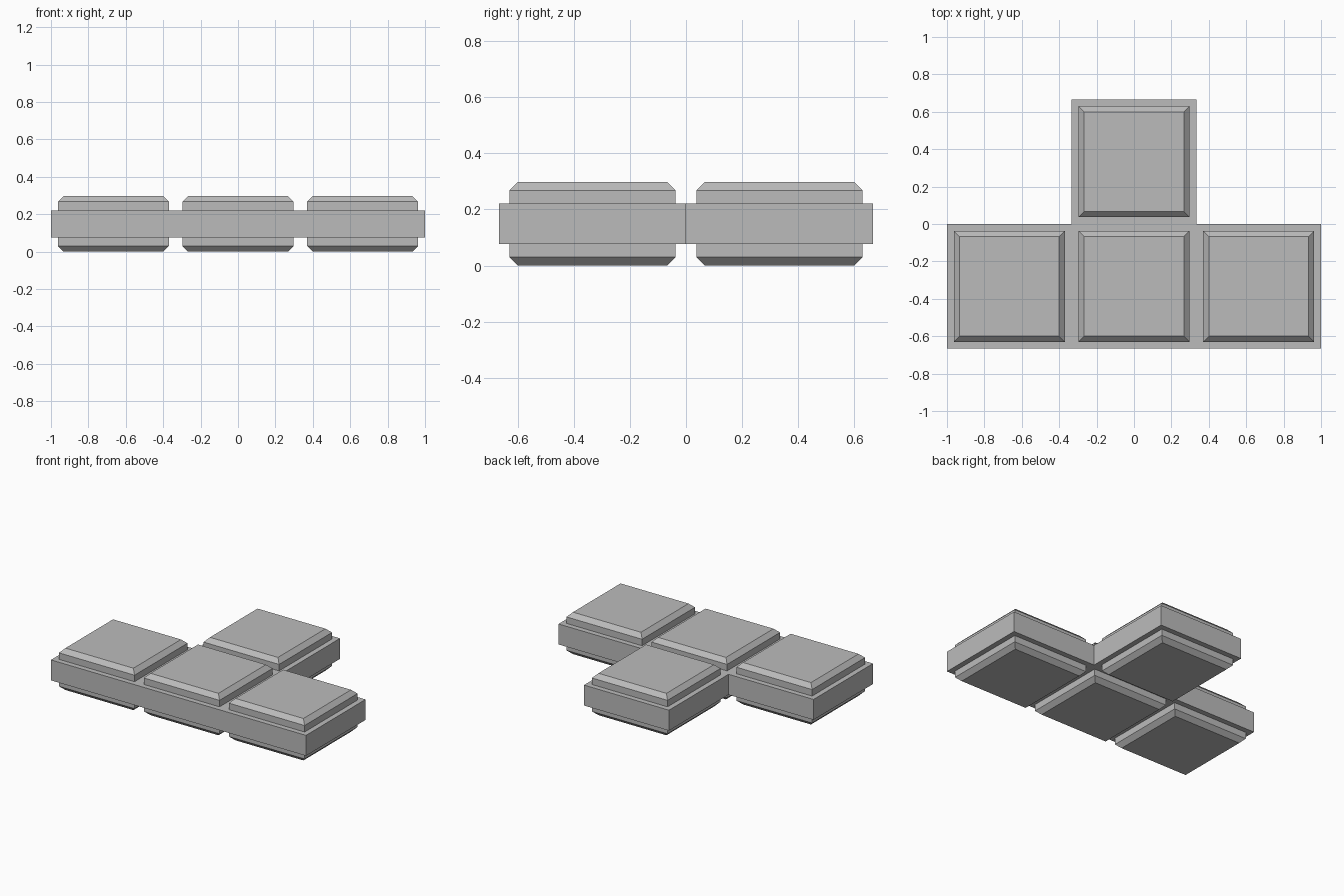
import bpy
import bmesh

cube = bpy.data.objects.get("Cube")
if cube:
    bpy.data.objects.remove(cube, do_unlink=True)

CELL = 2 / 3            # side of one square cell
HEIGHT = 0.297          # overall thickness
BASE_LOW, BASE_HIGH = 0.076, 0.221
PAD_HALF = 0.2965       # half width of a raised pad
CHAMFER = 0.03
EMBED = 0.01            # how far a pad sinks into the base

grey = bpy.data.materials.new("plain grey")
grey.use_nodes = True
colour = (0.5, 0.5, 0.5, 1)
grey.diffuse_color = colour
grey.node_tree.nodes["Principled BSDF"].inputs["Base Color"].default_value = colour


def add_object(name, bm):
    bmesh.ops.recalc_face_normals(bm, faces=bm.faces)
    mesh = bpy.data.meshes.new(name)
    bm.to_mesh(mesh)
    bm.free()
    mesh.materials.append(grey)
    obj = bpy.data.objects.new(name, mesh)
    bpy.context.collection.objects.link(obj)
    return obj


def loft(name, rings):
    """Closed solid through matching rings of points."""
    bm = bmesh.new()
    loops = [[bm.verts.new(p) for p in ring] for ring in rings]
    bm.faces.new(loops[0])
    bm.faces.new(loops[-1])
    for low, high in zip(loops, loops[1:]):
        for i in range(len(low)):
            j = (i + 1) % len(low)
            bm.faces.new((low[i], low[j], high[j], high[i]))
    return add_object(name, bm)


def square(cx, cy, half, z):
    return [(cx + sx * half, cy + sy * half, z)
            for sx, sy in ((-1, -1), (1, -1), (1, 1), (-1, 1))]


# T-shaped base slab
h = CELL / 2
outline = [(-1, -CELL), (1, -CELL), (1, 0), (h, 0),
           (h, CELL), (-h, CELL), (-h, 0), (-1, 0)]
loft("base_slab", [[(x, y, z) for x, y in outline] for z in (BASE_LOW, BASE_HIGH)])

# Chamfered pads on both sides of every cell
cells = {"right": (-CELL, -h), "middle": (0, -h), "left": (CELL, -h), "back": (0, h)}
for label, (cx, cy) in cells.items():
    for side, root, tip, d in (("top", BASE_HIGH, HEIGHT, 1), ("bottom", BASE_LOW, 0, -1)):
        loft(f"{label}_{side}_pad", [
            square(cx, cy, PAD_HALF, root - d * EMBED),
            square(cx, cy, PAD_HALF, tip - d * CHAMFER),
            square(cx, cy, PAD_HALF - CHAMFER, tip)])
